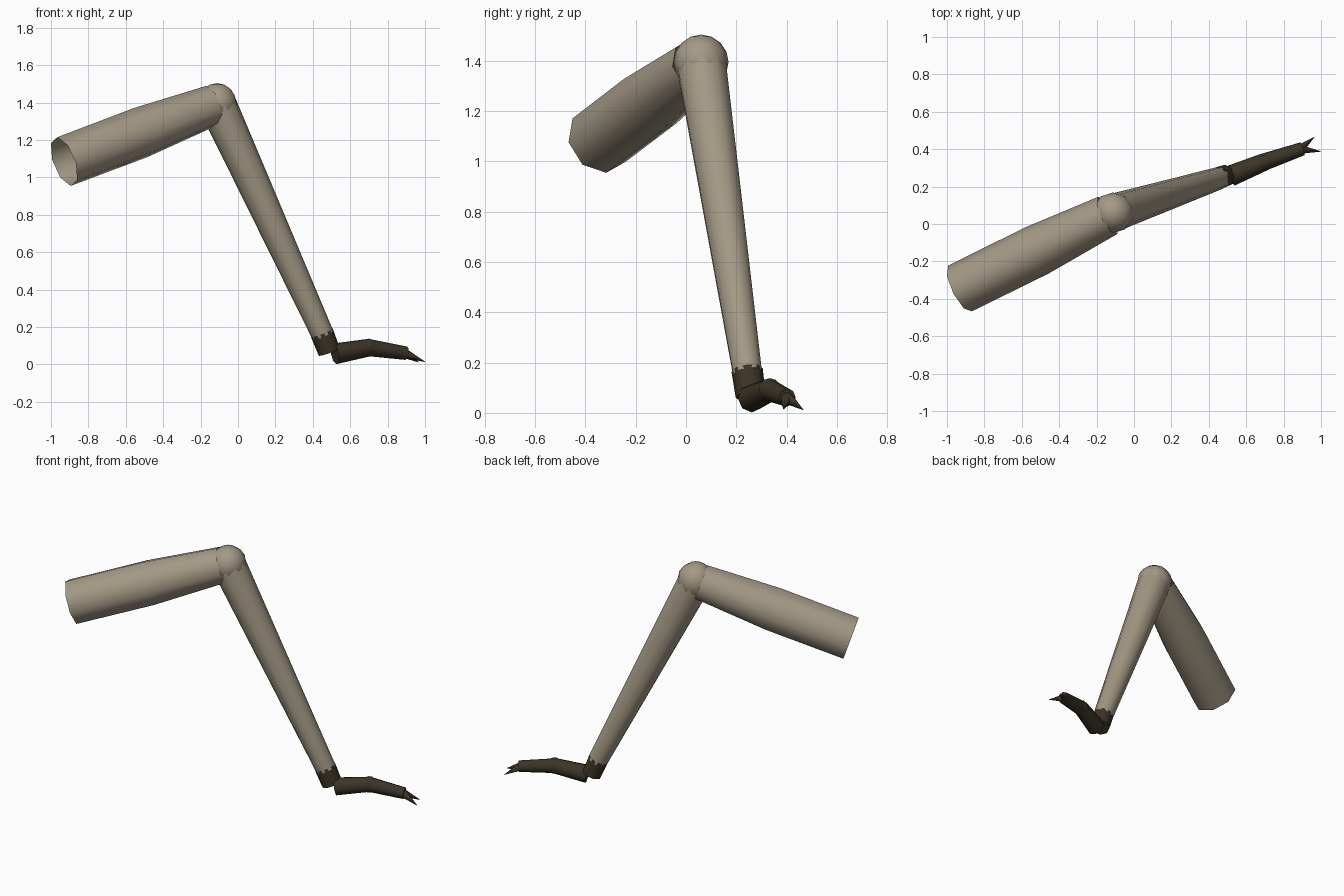
import bpy, bmesh, math
from mathutils import Vector

cube = bpy.data.objects.get("Cube")
if cube:
    bpy.data.objects.remove(cube, do_unlink=True)


def material(name, color):
    m = bpy.data.materials.new(name)
    m.use_nodes = True
    m.diffuse_color = color
    bsdf = next(n for n in m.node_tree.nodes if n.type == 'BSDF_PRINCIPLED')
    bsdf.inputs["Base Color"].default_value = color
    bsdf.inputs["Roughness"].default_value = 0.8
    return m


tan = material("tan shell", (0.37, 0.32, 0.235, 1))
brown = material("dark brown", (0.045, 0.034, 0.02, 1))


def finish(bm, name, mat):
    bmesh.ops.recalc_face_normals(bm, faces=bm.faces)
    mesh = bpy.data.meshes.new(name)
    bm.to_mesh(mesh)
    bm.free()
    mesh.materials.append(mat)
    ob = bpy.data.objects.new(name, mesh)
    bpy.context.collection.objects.link(ob)
    bpy.ops.object.select_all(action='DESELECT')
    bpy.context.view_layer.objects.active = ob
    ob.select_set(True)
    bpy.ops.object.shade_smooth_by_angle(angle=math.radians(60))
    return ob


def tube(name, rings, mat, ref, sides=8, cap_start=True, cap_end=True):
    """Skin rings given as (centre, radius), all square to the overall axis."""
    bm = bmesh.new()
    axis = (Vector(rings[-1][0]) - Vector(rings[0][0])).normalized()
    u = Vector(ref)
    u = (u - axis * u.dot(axis)).normalized()
    v = axis.cross(u)
    loops = []
    for centre, radius in rings:
        loop = []
        for i in range(sides):
            a = math.tau * i / sides
            loop.append(bm.verts.new(Vector(centre) + radius * (u * math.cos(a) + v * math.sin(a))))
        loops.append(loop)
    for a, b in zip(loops, loops[1:]):
        for i in range(sides):
            j = (i + 1) % sides
            bm.faces.new((a[i], a[j], b[j], b[i]))
    if cap_start:
        bm.faces.new(loops[0])
    if cap_end:
        bm.faces.new(loops[-1])
    return finish(bm, name, mat)


def ball(name, centre, radius, mat, segments=10, rings=8):
    bm = bmesh.new()
    bmesh.ops.create_uvsphere(bm, u_segments=segments, v_segments=rings, radius=radius)
    bmesh.ops.translate(bm, verts=bm.verts, vec=centre)
    return finish(bm, name, mat)


hip = (-0.93, -0.345, 1.085)
thigh_mid = (-0.52, -0.142, 1.24)
knee = (-0.112, 0.06, 1.395)
cuff = (0.455, 0.245, 0.155)
ankle = (0.488, 0.257, 0.068)
heel = (0.518, 0.258, 0.057)
instep = (0.70, 0.333, 0.09)
toe = (0.90, 0.402, 0.06)

# Upper leg, hollow and open at the hip
tube("upper_leg", [(hip, 0.138), (thigh_mid, 0.139), ((-0.14, 0.046, 1.384), 0.112)],
     tan, (0.02, -0.105, 0.085), cap_start=False, cap_end=False)

# Knee and lower leg
ball("knee", knee, 0.109, tan)
tube("lower_leg", [(knee, 0.102), (cuff, 0.06)], tan, (1, 0, 0.4), sides=10)

# Dark ankle cuff
tube("ankle_cuff", [((0.448, 0.243, 0.17), 0.0625), (ankle, 0.06)], brown, (0, 1, 0))

# Two foot segments with a small joint between them
tube("foot_rear", [(heel, 0.056), (instep, 0.047)], brown, (0, 0, 1))
ball("foot_joint", instep, 0.048, brown, 8, 6)
tube("foot_front", [(instep, 0.046), (toe, 0.036)], brown, (0, 0, 1))

# Pair of splayed claws
for side, tip in (("left", (0.965, 0.466, 0.012)), ("right", (1.0, 0.388, 0.014))):
    tube("claw_" + side, [((0.885, 0.399, 0.062), 0.027), (tip, 0.001)],
         brown, (0, 0, 1), sides=6)
